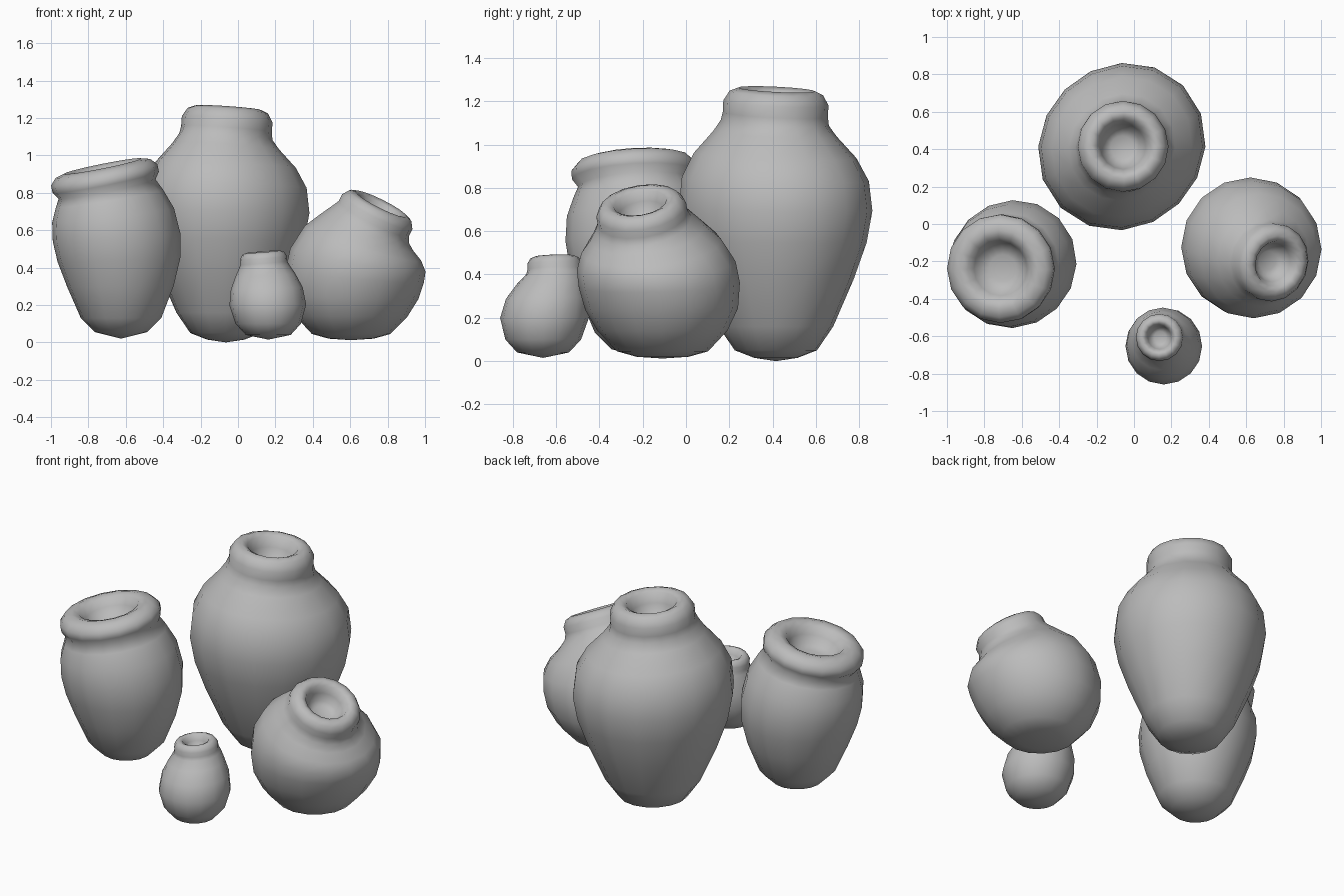
import bpy, bmesh, math
from mathutils import Vector

cube = bpy.data.objects.get("Cube")
if cube:
    bpy.data.objects.remove(cube)

clay = bpy.data.materials.new("grey_clay")
clay.use_nodes = True
grey = (0.5, 0.5, 0.5, 1)
clay.diffuse_color = grey
clay.node_tree.nodes["Principled BSDF"].inputs["Base Color"].default_value = grey

SIDES = 16
# Rolled lip and shallow hollow, as fractions of lip radius and lip height
LIP = [(1, .3), (1, .62), (.89, .9), (.73, 1), (.59, .9), (.5, .55), (.4, .2), (.25, .06)]


def make_pot(name, foot, neck, slope, body, lip_radius, lip_height, oval=0):
    """Stack rings from foot to neck, leaning gradually, then add the lip.
    The oval value widens the body along one diagonal."""
    bm = bmesh.new()
    foot, neck = Vector(foot), Vector(neck)
    up = Vector((0, 0, 1))

    def place(weight, centre, radius, rise, stretch):
        normal = Vector((-slope[0] * weight, -slope[1] * weight, 1)).normalized()
        turn = up.rotation_difference(normal)
        points = []
        for i in range(SIDES):
            a = math.tau * i / SIDES
            r = radius * (1 + stretch * math.sin(2 * a))
            offset = Vector((r * math.cos(a), r * math.sin(a), rise))
            points.append(bm.verts.new(centre + turn @ offset))
        return points, centre + turn @ Vector((0, 0, rise))

    # Body
    rings = []
    for radius, z in body:
        w = (z / neck.z) ** 3
        centre = foot.lerp(neck, w)
        centre.z = z
        rings.append(place(w, centre, radius, 0, oval)[0])
    # Lip and hollow
    for r, h in LIP:
        ring, middle = place(1, neck, lip_radius * r, lip_height * h, 0)
        rings.append(ring)

    for a, b in zip(rings, rings[1:]):
        for i in range(SIDES):
            j = (i + 1) % SIDES
            bm.faces.new((a[i], a[j], b[j], b[i]))
    # Close the foot and the floor of the hollow
    for ring, tip in ((rings[0], foot), (rings[-1], middle)):
        pole = bm.verts.new(tip)
        for i in range(SIDES):
            bm.faces.new((ring[i], ring[(i + 1) % SIDES], pole))
    bmesh.ops.recalc_face_normals(bm, faces=bm.faces)

    mesh = bpy.data.meshes.new(name)
    bm.to_mesh(mesh)
    bm.free()
    mesh.materials.append(clay)
    mesh.shade_smooth()
    bpy.context.collection.objects.link(bpy.data.objects.new(name, mesh))


make_pot("tall_pot", (-.065, .415, 0), (-.065, .41, 1.09), (-.07, -.05),
         [(.1, .015), (.19, .05), (.265, .16), (.36, .38), (.42, .55), (.447, .7),
          (.432, .84), (.375, .95), (.285, 1.05), (.25, 1.1)], .243, .165, .035)
make_pot("wide_mouth_pot", (-.625, -.205, .02), (-.7, -.235, .82), (.2, .06),
         [(.14, .055), (.215, .13), (.285, .3), (.328, .44), (.342, .56),
          (.328, .68), (.29, .77), (.264, .82)], .29, .125, .02)
make_pot("leaning_round_pot", (.605, -.108, .012), (.71, -.195, .63), (-.5, .17),
         [(.12, .02), (.21, .045), (.3, .14), (.353, .24), (.372, .35), (.367, .44),
          (.325, .53), (.265, .59), (.225, .635)], .21, .125)
make_pot("small_pot", (.162, -.66, .015), (.14, -.605, .4), (.08, .03),
         [(.12, .04), (.175, .1), (.205, .2), (.192, .29), (.16, .36), (.135, .405)],
         .126, .085)
